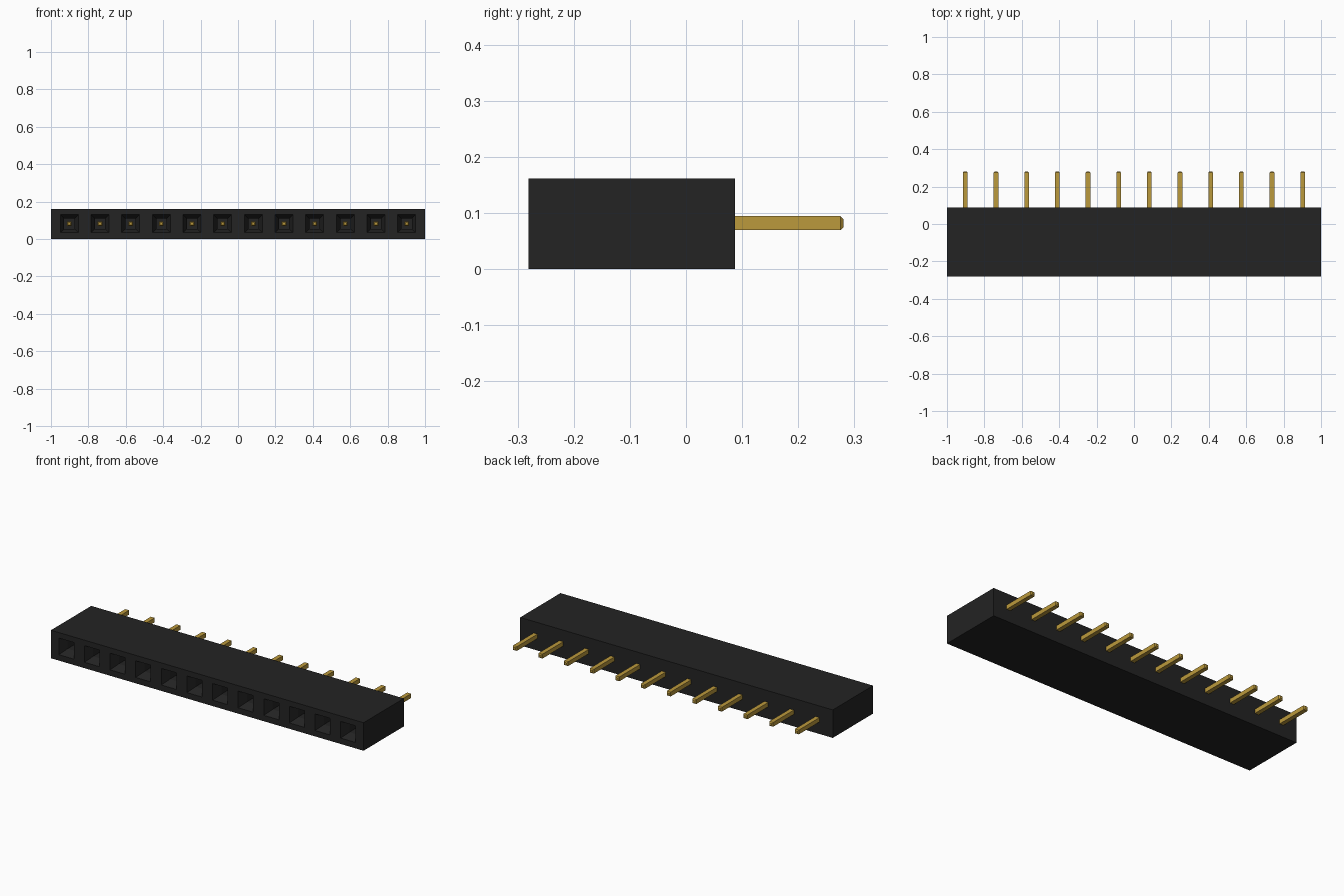
import bpy, bmesh

cube = bpy.data.objects.get("Cube")
if cube:
    bpy.data.objects.remove(cube, do_unlink=True)

COUNT, PITCH = 12, 0.164
FRONT, BACK, TIP = -0.281, 0.087, 0.281
HEIGHT, MID = 0.162, 0.082
CENTRES = [(i - (COUNT - 1) / 2) * PITCH for i in range(COUNT)]


def material(name, colour):
    m = bpy.data.materials.new(name)
    m.use_nodes = True
    m.diffuse_color = (*colour, 1)
    m.node_tree.nodes["Principled BSDF"].inputs["Base Color"].default_value = (*colour, 1)
    return m


black = material("black plastic", (0.017, 0.017, 0.017))
gold = material("gold metal", (0.50, 0.32, 0.045))


def ring(bm, x0, x1, z0, z1, y):
    """Rectangle of vertices facing the front."""
    return [bm.verts.new((x, y, z)) for x, z in ((x0, z0), (x1, z0), (x1, z1), (x0, z1))]


def square(bm, cx, half, y):
    return ring(bm, cx - half, cx + half, MID - half, MID + half, y)


def bridge(bm, a, b):
    for i in range(4):
        j = (i + 1) % 4
        bm.faces.new((a[i], a[j], b[j], b[i]))


def finish(bm, name, mat):
    bmesh.ops.remove_doubles(bm, verts=bm.verts, dist=1e-5)
    bmesh.ops.recalc_face_normals(bm, faces=bm.faces)
    mesh = bpy.data.meshes.new(name)
    bm.to_mesh(mesh)
    bm.free()
    mesh.materials.append(mat)
    obj = bpy.data.objects.new(name, mesh)
    bpy.context.collection.objects.link(obj)


# Housing: one cell per socket, with a funnel and a straight square bore
bm = bmesh.new()
for i, cx in enumerate(CENTRES):
    x0 = -1 if i == 0 else cx - PITCH / 2
    x1 = 1 if i == COUNT - 1 else cx + PITCH / 2
    front = ring(bm, x0, x1, 0, HEIGHT, FRONT)
    back = ring(bm, x0, x1, 0, HEIGHT, BACK)
    bm.faces.new(back)
    for a, b in ((0, 1), (2, 3)):
        bm.faces.new((front[a], front[b], back[b], back[a]))
    if i == 0:
        bm.faces.new((front[3], front[0], back[0], back[3]))
    if i == COUNT - 1:
        bm.faces.new((front[1], front[2], back[2], back[1]))
    mouth = square(bm, cx, 0.048, FRONT)
    throat = square(bm, cx, 0.027, FRONT + 0.05)
    floor = square(bm, cx, 0.027, FRONT + 0.12)
    for a, b in ((front, mouth), (mouth, throat), (throat, floor)):
        bridge(bm, a, b)
    bm.faces.new(floor)
finish(bm, "housing", black)

# Pins: square bars with chamfered ends, running from each bore out of the back
for i, cx in enumerate(CENTRES):
    bm = bmesh.new()
    rings = [square(bm, cx, half, y) for half, y in (
        (0.007, FRONT + 0.08), (0.0125, FRONT + 0.087), (0.0125, TIP - 0.006), (0.007, TIP))]
    for a, b in zip(rings, rings[1:]):
        bridge(bm, a, b)
    bm.faces.new(rings[0])
    bm.faces.new(rings[-1])
    finish(bm, f"pin_{i + 1}", gold)
